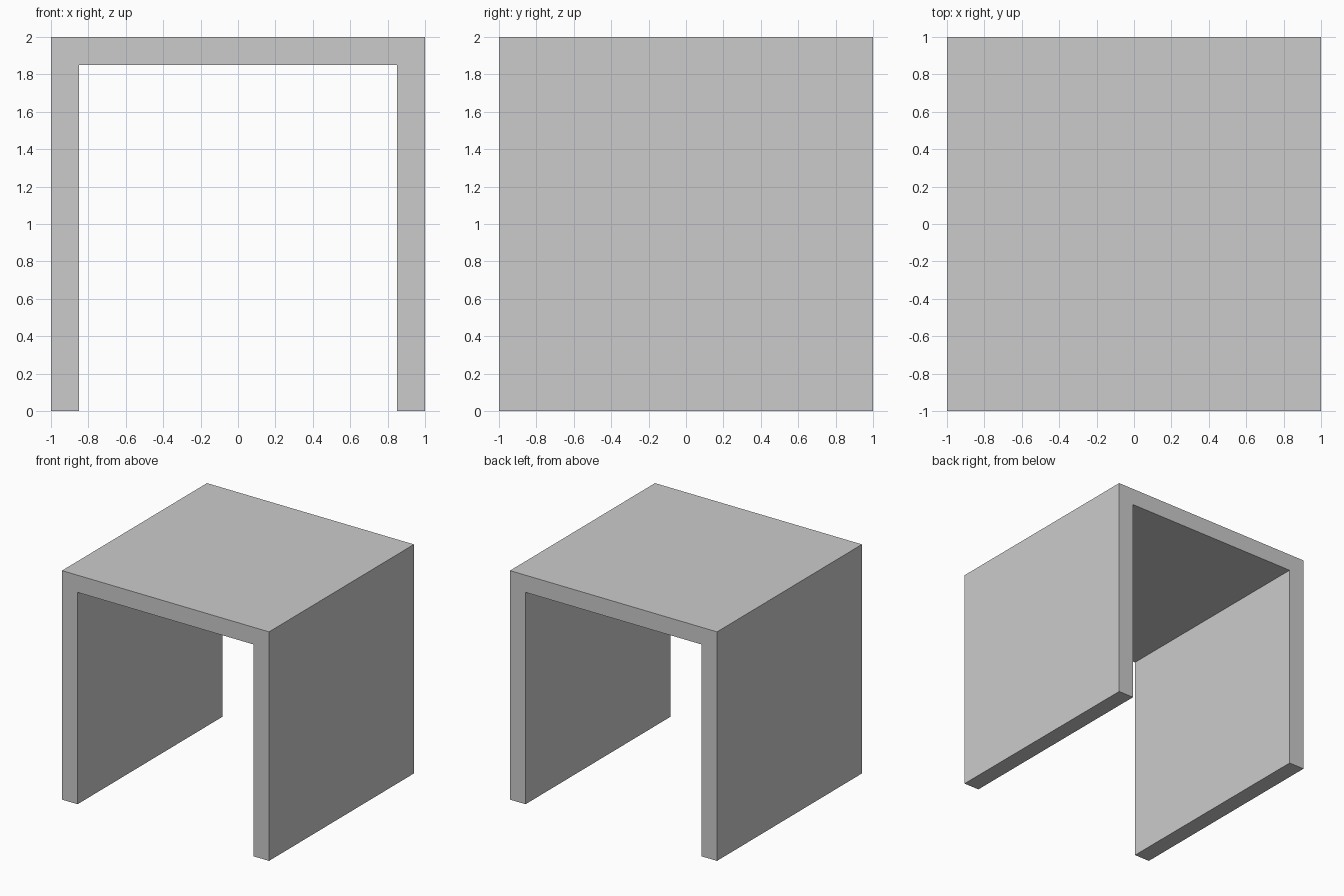
import bpy, bmesh

if "Cube" in bpy.data.objects:
    bpy.data.objects.remove(bpy.data.objects["Cube"])

HALF, HEIGHT, THICK = 1.0, 2.0, 0.15
INNER = HALF - THICK

# Inverted-U cross-section, seen from the front (x, z)
half_profile = [(INNER, HEIGHT - THICK), (INNER, 0), (HALF, 0), (HALF, HEIGHT)]
profile = half_profile + [(-x, z) for x, z in reversed(half_profile)]

# Extrude the section from front to back
bm = bmesh.new()
face = bm.faces.new([bm.verts.new((x, -HALF, z)) for x, z in profile])
ext = bmesh.ops.extrude_face_region(bm, geom=[face], use_keep_orig=True)
verts = [v for v in ext["geom"] if isinstance(v, bmesh.types.BMVert)]
bmesh.ops.translate(bm, verts=verts, vec=(0, 2 * HALF, 0))

# Split the concave end caps into clean faces
caps = [f for f in bm.faces if len(f.verts) > 4]
bmesh.ops.triangulate(bm, faces=caps)
bmesh.ops.recalc_face_normals(bm, faces=bm.faces[:])

mesh = bpy.data.meshes.new("u_shaped_table")
bm.to_mesh(mesh)
bm.free()
bpy.context.collection.objects.link(bpy.data.objects.new("u_shaped_table", mesh))
